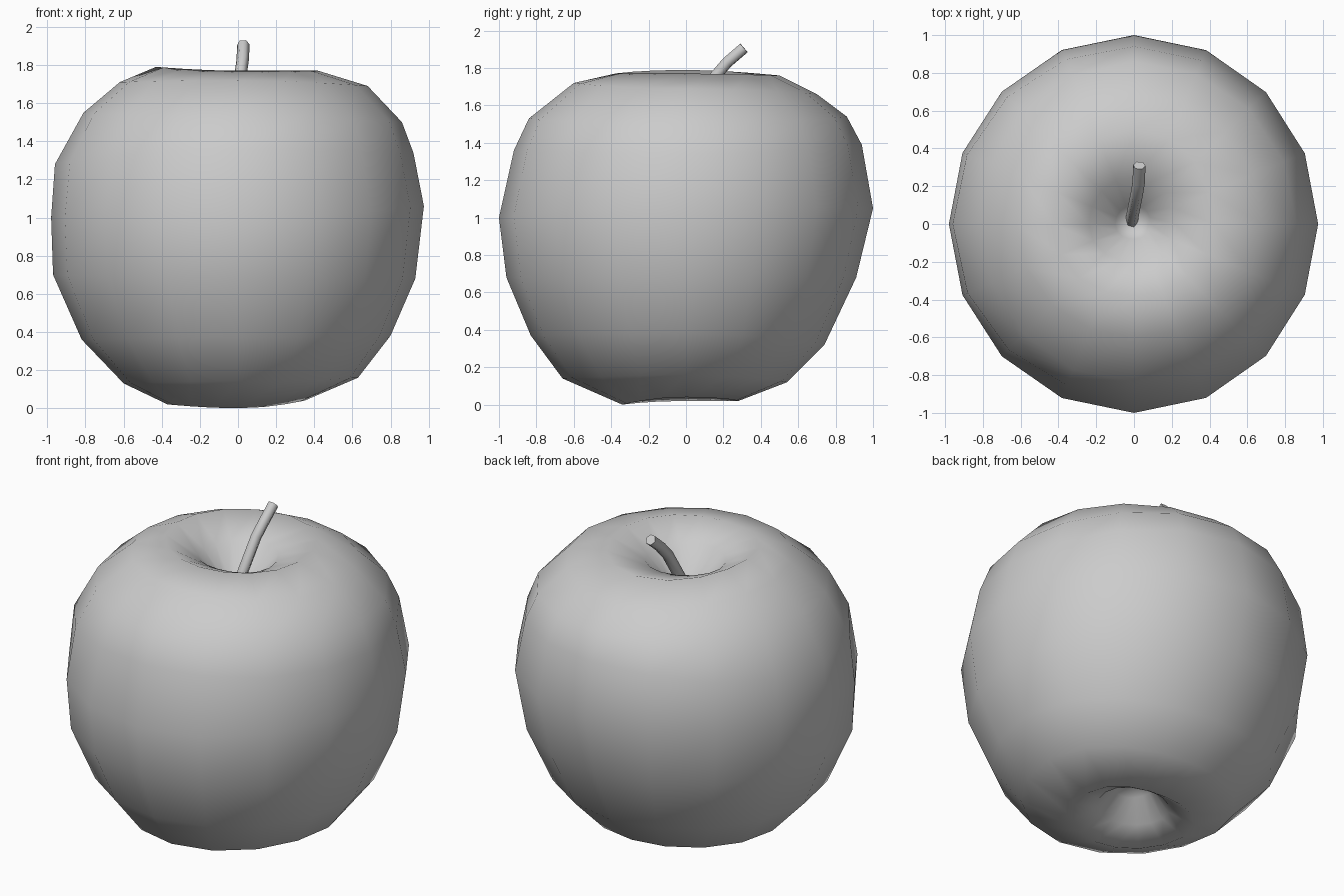
import bpy, bmesh
from math import sin, cos, pi

if "Cube" in bpy.data.objects:
    bpy.data.objects.remove(bpy.data.objects["Cube"])

SIDES = 16

# apple rings, bottom to top: (radius, z) toward right, back, left, front
RINGS = [
    [(.11, .21), (.10, .21), (.11, .21), (.11, .20)],
    [(.21, .10), (.18, .09), (.21, .08), (.20, .08)],
    [(.35, .04), (.28, .02), (.37, .02), (.34, .00)],
    [(.63, .16), (.54, .12), (.60, .13), (.66, .14)],
    [(.80, .38), (.74, .32), (.82, .36), (.83, .37)],
    [(.93, .68), (.91, .68), (.97, .70), (.96, .68)],
    [(.975, 1.06), (1.0, 1.05), (.98, 1.0), (1.0, 1.0)],
    [(.92, 1.34), (.94, 1.39), (.96, 1.28), (.92, 1.36)],
    [(.86, 1.50), (.86, 1.54), (.81, 1.55), (.84, 1.53)],
    [(.68, 1.69), (.70, 1.66), (.62, 1.71), (.60, 1.72)],
    [(.42, 1.77), (.50, 1.76), (.43, 1.79), (.38, 1.77)],
    [(.22, 1.68), (.25, 1.69), (.24, 1.68), (.20, 1.69)],
    [(.09, 1.53), (.10, 1.54), (.10, 1.53), (.08, 1.54)],
]


def ring_point(ring, a):
    """Blend the four directional profiles at angle a."""
    c, s = cos(a), sin(a)
    side = ring[0] if c >= 0 else ring[2]
    depth = ring[1] if s >= 0 else ring[3]
    r, z = (p * c * c + q * s * s for p, q in zip(side, depth))
    return r * c, r * s, z


# apple body with dimples at both ends
bm = bmesh.new()
loops = [[bm.verts.new(ring_point(ring, 2 * pi * i / SIDES)) for i in range(SIDES)]
         for ring in RINGS]
bottom = bm.verts.new((0, 0, .25))
top = bm.verts.new((0, 0, 1.45))
for i in range(SIDES):
    j = (i + 1) % SIDES
    for lo, hi in zip(loops, loops[1:]):
        bm.faces.new((lo[i], lo[j], hi[j], hi[i]))
    bm.faces.new((bottom, loops[0][j], loops[0][i]))
    bm.faces.new((top, loops[-1][i], loops[-1][j]))
bmesh.ops.recalc_face_normals(bm, faces=bm.faces)
for f in bm.faces:
    f.smooth = True
mesh = bpy.data.meshes.new("apple_body")
bm.to_mesh(mesh)
bm.free()
bpy.context.collection.objects.link(bpy.data.objects.new("apple_body", mesh))

# bent stem
path = [(-.015, .0, 1.42), (-.005, .06, 1.58), (.015, .16, 1.76), (.025, .22, 1.83), (.028, .31, 1.907)]
curve = bpy.data.curves.new("stem", 'CURVE')
curve.dimensions = '3D'
curve.bevel_depth = .033
curve.bevel_resolution = 1
curve.use_fill_caps = True
spline = curve.splines.new('POLY')
spline.points.add(len(path) - 1)
for p, co in zip(spline.points, path):
    p.co = (*co, 1)
stem = bpy.data.objects.new("stem", curve)
bpy.context.collection.objects.link(stem)
bpy.context.view_layer.objects.active = stem
stem.select_set(True)
bpy.ops.object.convert(target='MESH')
bpy.ops.object.shade_smooth_by_angle(angle=1.1)
